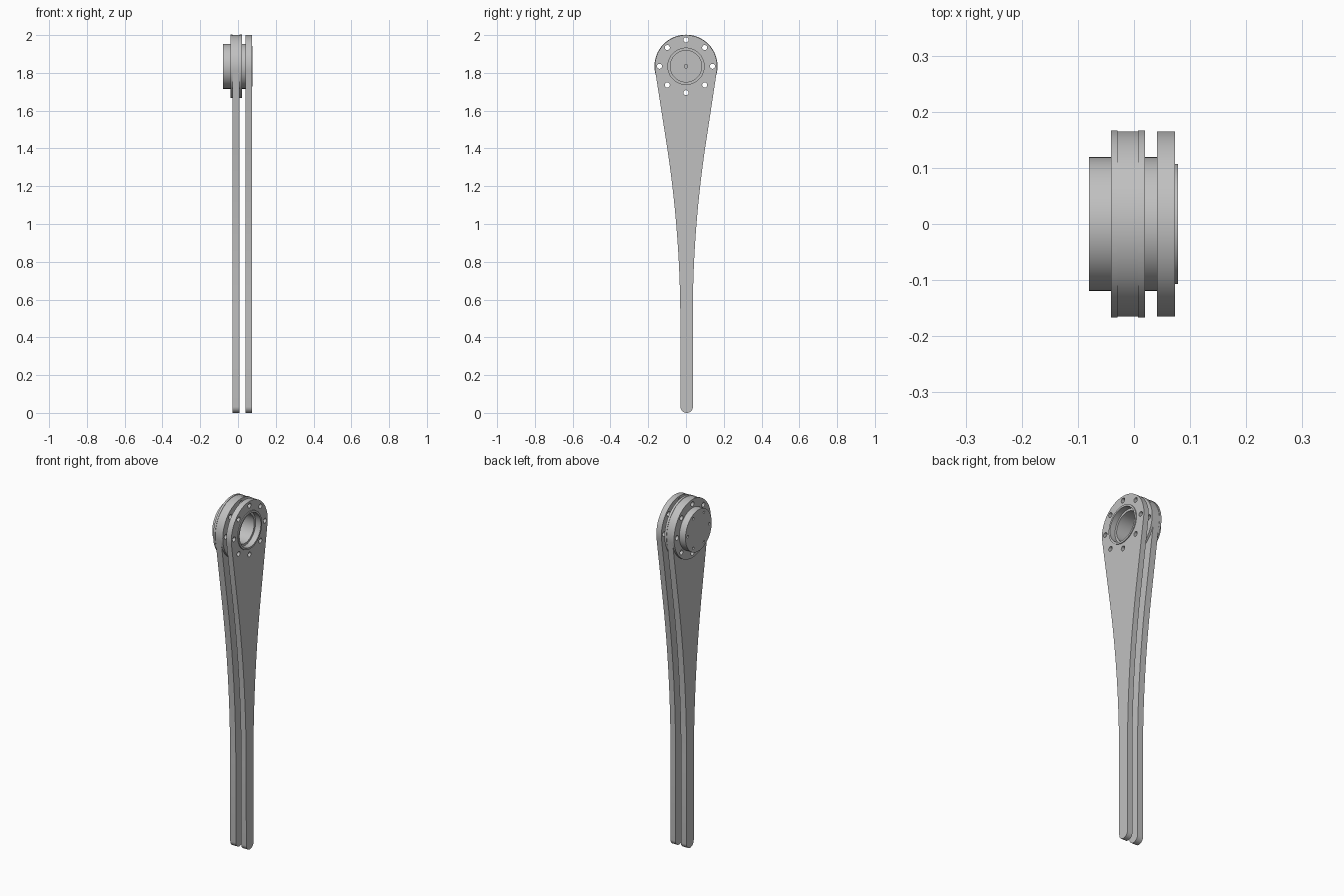
import bpy, bmesh, math
from mathutils import Matrix

cube = bpy.data.objects.get("Cube")
if cube:
    bpy.data.objects.remove(cube, do_unlink=True)

HUB_Z = 1.835      # height of the hub axis
HEAD_R = 0.165     # radius of the arm heads

grey = bpy.data.materials.new("light_grey_metal")
grey.use_nodes = True
colour = (0.53, 0.53, 0.53, 1)
grey.diffuse_color = colour
grey.node_tree.nodes["Principled BSDF"].inputs["Base Color"].default_value = colour


def add_object(name, bm):
    bmesh.ops.recalc_face_normals(bm, faces=bm.faces)
    mesh = bpy.data.meshes.new(name)
    bm.to_mesh(mesh)
    bm.free()
    mesh.materials.append(grey)
    obj = bpy.data.objects.new(name, mesh)
    bpy.context.collection.objects.link(obj)
    return obj


def lathe(name, profile, closed=False, steps=96):
    """Spin (x, radius) points about the hub axis."""
    bm = bmesh.new()
    verts = [bm.verts.new((x, 0, HUB_Z + r)) for x, r in profile]
    pairs = list(zip(verts, verts[1:]))
    if closed:
        pairs.append((verts[-1], verts[0]))
    edges = [bm.edges.new(p) for p in pairs]
    bmesh.ops.spin(bm, geom=verts + edges, cent=(0, 0, HUB_Z), axis=(1, 0, 0),
                   angle=math.tau, steps=steps)
    bmesh.ops.remove_doubles(bm, verts=bm.verts, dist=1e-5)
    return add_object(name, bm)


def arm_outline():
    """Half-width flares smoothly, then runs straight into the round head."""
    pts = []
    tangent = math.asin(0.149)
    for i in range(49):
        a = -tangent + (math.pi + 2 * tangent) * i / 48
        pts.append((HEAD_R * math.cos(a), HUB_Z + HEAD_R * math.sin(a)))
    side = [(0.033 + 0.067 * ((z - 0.5) / 0.9) ** 2, z)
            for z in [0.5 + 0.05 * i for i in range(19)]]
    pts += [(-w, z) for w, z in reversed(side)]
    for i in range(17):
        a = math.pi + math.pi * i / 16
        pts.append((0.033 * math.cos(a), 0.033 + 0.033 * math.sin(a)))
    pts += side
    return [(y + 0.004 * max(0, 1 - z / HUB_Z), z) for y, z in pts]


def arm(name, x0, x1):
    bm = bmesh.new()
    face = bm.faces.new([bm.verts.new((x0, y, z)) for y, z in arm_outline()])
    out = bmesh.ops.extrude_face_region(bm, geom=[face])
    moved = [g for g in out["geom"] if isinstance(g, bmesh.types.BMVert)]
    bmesh.ops.translate(bm, verts=moved, vec=(x1 - x0, 0, 0))
    return add_object(name, bm)


def cylinders(name, specs):
    """Cutter made of x-aligned cylinders: (x, y, z, radius, length)."""
    bm = bmesh.new()
    for x, y, z, r, length in specs:
        m = Matrix.Translation((x, y, z)) @ Matrix.Rotation(math.pi / 2, 4, "Y")
        bmesh.ops.create_cone(bm, cap_ends=True, segments=64 if r > 0.05 else 24,
                              radius1=r, radius2=r, depth=length, matrix=m)
    obj = add_object(name, bm)
    obj.hide_render = True
    return obj


def circle_of_holes(count, ring, radius, x, length):
    return [(x, ring * math.cos(math.tau * i / count),
             HUB_Z + ring * math.sin(math.tau * i / count), radius, length)
            for i in range(count)]


def cut(obj, cutter):
    mod = obj.modifiers.new("cut", "BOOLEAN")
    mod.operation = "DIFFERENCE"
    mod.solver = "EXACT"
    mod.object = cutter
    bpy.context.view_layer.objects.active = obj
    bpy.ops.object.modifier_apply(modifier=mod.name)


# Two matching arms
inner_arm = arm("inner_arm", -0.029, 0.007)
outer_arm = arm("outer_arm", 0.041, 0.073)

# Flange rings clamped on either side of the inner arm
flanges = [lathe(name, [(a, 0.1), (a, 0.167), (b, 0.167), (b, 0.1)], closed=True)
           for name, a, b in (("back_flange", -0.041, -0.029),
                              ("front_flange", 0.007, 0.02))]

# Hub: solid cap at one end, stepped open bore at the other
hub = lathe("hub", [(-0.08, 0), (-0.08, 0.119), (0.041, 0.119), (0.041, 0.107),
                    (0.078, 0.107), (0.078, 0.096), (0.045, 0.096), (0.045, 0.083),
                    (-0.055, 0.083), (-0.055, 0.009), (-0.065, 0.009), (-0.065, 0)])

# Bolt holes, hub opening through the arms, and shallow holes in the cap
bolt_cutter = cylinders("bolt_hole_cutter", circle_of_holes(8, 0.14, 0.0135, 0, 0.4))
bore_cutter = cylinders("bore_cutter", [(0, 0, HUB_Z, 0.102, 0.4)])
cap_cutter = cylinders("cap_hole_cutter", circle_of_holes(6, 0.098, 0.007, -0.08, 0.03))
for obj in [inner_arm, outer_arm] + flanges:
    cut(obj, bolt_cutter)
for obj in (inner_arm, outer_arm):
    cut(obj, bore_cutter)
cut(hub, cap_cutter)
for cutter in (bolt_cutter, bore_cutter, cap_cutter):
    bpy.data.objects.remove(cutter, do_unlink=True)

# Smooth curved walls, keep machined edges crisp
bpy.ops.object.select_all(action="DESELECT")
for obj in [inner_arm, outer_arm, hub] + flanges:
    obj.select_set(True)
bpy.context.view_layer.objects.active = hub
bpy.ops.object.shade_smooth_by_angle(angle=math.radians(30))
